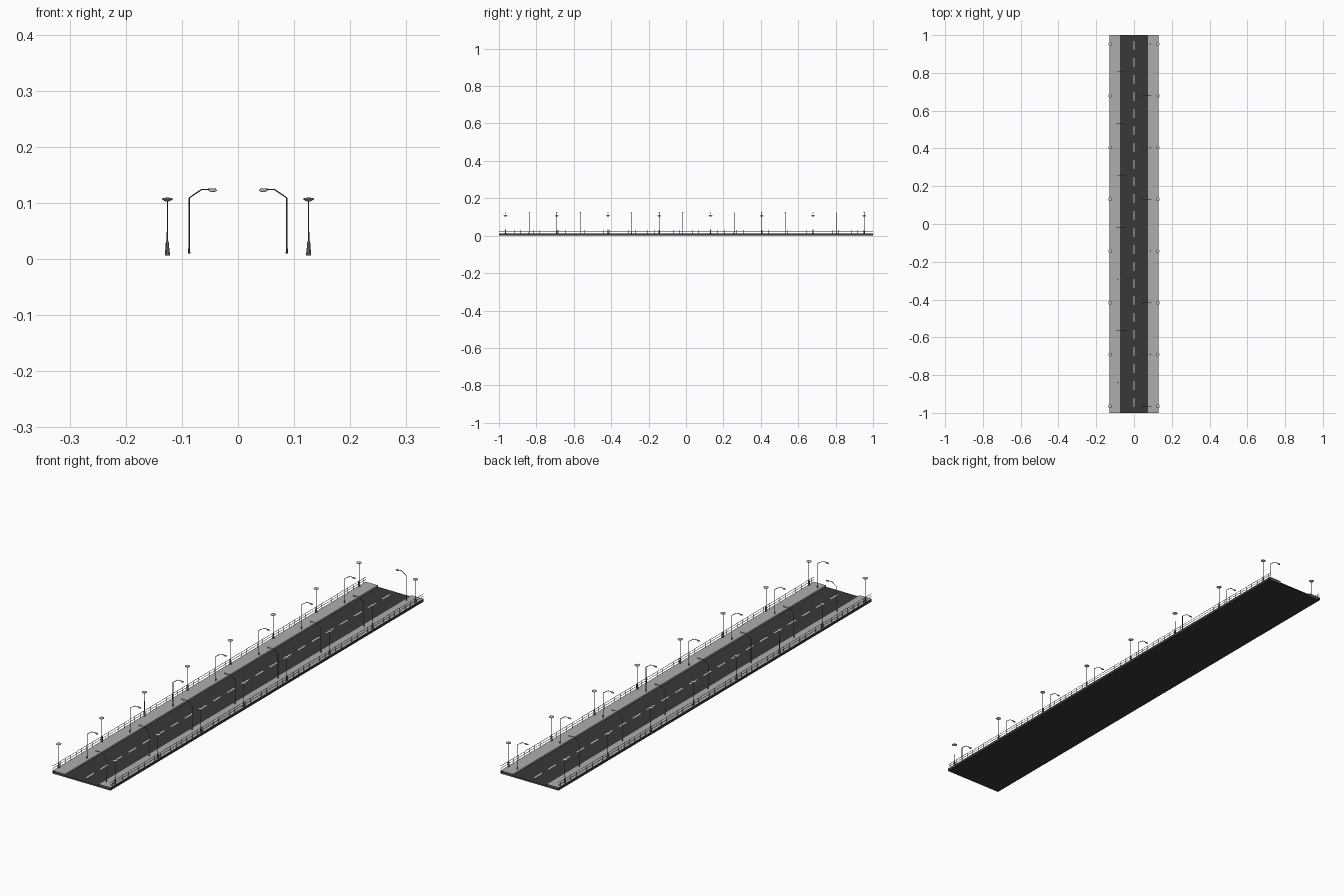
import bpy, bmesh
from math import pi, cos, sin
from mathutils import Vector, Matrix

if "Cube" in bpy.data.objects:
    bpy.data.objects.remove(bpy.data.objects["Cube"])


def material(name, v):
    m = bpy.data.materials.new(name)
    m.diffuse_color = (v, v, v, 1)
    m.use_nodes = True
    m.node_tree.nodes["Principled BSDF"].inputs["Base Color"].default_value = m.diffuse_color
    return m


ASPHALT = material("asphalt", 0.04)
PAVING = material("paving", 0.42)
WHITE = material("road_paint", 0.8)
METAL = material("dark_metal", 0.1)
GLASS = material("lamp_glass", 0.5)


def finish(name, bm, mat):
    me = bpy.data.meshes.new(name)
    bm.to_mesh(me)
    bm.free()
    me.materials.append(mat)
    return me


def place(name, me, loc=(0, 0, 0), turn=0):
    ob = bpy.data.objects.new(name, me)
    ob.location = loc
    ob.rotation_euler.z = turn
    bpy.context.collection.objects.link(ob)
    return ob


def strip(bm, pts, y0=-1, y1=1):
    """Extrude an (x, z) profile along y, leaving the ends open."""
    a = [bm.verts.new((x, y0, z)) for x, z in pts]
    b = [bm.verts.new((x, y1, z)) for x, z in pts]
    for i in range(len(pts) - 1):
        bm.faces.new((a[i], a[i + 1], b[i + 1], b[i]))


def rod(bm, p, q, r0, r1, n=8, caps=True):
    p, q = Vector(p), Vector(q)
    d = q - p
    mat = Matrix.Translation((p + q) / 2) @ d.to_track_quat('Z', 'Y').to_matrix().to_4x4()
    bmesh.ops.create_cone(bm, cap_ends=caps, segments=n, radius1=r0, radius2=r1,
                          depth=d.length, matrix=mat)


def lathe(bm, profile, n=12):
    rings = [[bm.verts.new((r * cos(2 * pi * i / n), r * sin(2 * pi * i / n), z))
              for i in range(n)] for r, z in profile]
    for a, b in zip(rings, rings[1:]):
        for i in range(n):
            j = (i + 1) % n
            bm.faces.new((a[i], a[j], b[j], b[i]))
    bm.faces.new(rings[0][::-1])
    bm.faces.new(rings[-1])


W, K = 0.13, 0.075          # half width of deck, half width of road
WALK, ROAD = 0.011, 0.005   # heights

# Road surface
bm = bmesh.new()
strip(bm, [(-K, ROAD), (K, ROAD)])
place("road", finish("road", bm, ASPHALT))

# Deck sides and underside
bm = bmesh.new()
strip(bm, [(W, WALK), (W, 0), (-W, 0), (-W, WALK)])
place("deck", finish("deck", bm, ASPHALT))

# Raised pavements with kerbs
bm = bmesh.new()
strip(bm, [(K, ROAD), (K, WALK), (W, WALK)])
walk = finish("pavement", bm, PAVING)
for t in (0, pi):
    place("pavement", walk, turn=t)

# Centre line dashes
bm = bmesh.new()
for i in range(22):
    y = -0.945 + i * 0.09
    strip(bm, [(-0.003, ROAD + 0.0004), (0.003, ROAD + 0.0004)], y - 0.024, y + 0.024)
place("centre_dashes", finish("centre_dashes", bm, WHITE))

# Railings: two long rails and evenly spaced posts
bm = bmesh.new()
for z in (0.0305, 0.021):
    rod(bm, (0.128, -1, z), (0.128, 1, z), 0.0008, 0.0008, 6, False)
for i in range(59):
    y = -0.986 + i * 0.034
    rod(bm, (0.128, y, WALK), (0.128, y, 0.0305), 0.0007, 0.0007, 6)
rail = finish("railing", bm, METAL)
for t in (0, pi):
    place("railing", rail, turn=t)

# Footpath lamp: tapered pedestal with a thin pole
bm = bmesh.new()
lathe(bm, [(0.0045, 0.006), (0.0045, 0.012), (0.0038, 0.014), (0.003, 0.028),
           (0.0018, 0.032), (0.001, 0.034), (0.0009, 0.104)])
post = finish("path_lamp_post", bm, METAL)
# Flattened lamp head
bm = bmesh.new()
lathe(bm, [(0.003, 0.1025), (0.0065, 0.1045), (0.0095, 0.106),
           (0.0098, 0.1075), (0.007, 0.109), (0.002, 0.1095)], 16)
head = finish("path_lamp_head", bm, GLASS)

# Street lamp: pole, slanted neck, arm and lantern, reaching towards -x
bm = bmesh.new()
rod(bm, (0, 0, 0.01), (0, 0, 0.02), 0.002, 0.0016)
path = [(0, 0, 0.02), (0, 0, 0.109), (-0.022, 0, 0.124), (-0.048, 0, 0.1245)]
for p, q in zip(path, path[1:]):
    rod(bm, p, q, 0.0011, 0.0011)
street = finish("street_lamp_pole", bm, METAL)
bm = bmesh.new()
bmesh.ops.create_uvsphere(bm, u_segments=12, v_segments=8, radius=1,
                          matrix=Matrix.Translation((-0.042, 0, 0.1225))
                          @ Matrix.Diagonal((0.0075, 0.0032, 0.003, 1)))
lantern = finish("street_lamp_lantern", bm, GLASS)

# Lay the lamps out along both sides; left street lamps sit between the right ones
for i in range(8):
    y = -0.965 + i * 0.274
    for s in (-1, 1):
        place("path_lamp_post", post, (s * 0.126, y, 0))
        place("path_lamp_head", head, (s * 0.126, y, 0))
    for me in (street, lantern):
        place(me.name, me, (0.087, y, 0))
        if i < 7:
            place(me.name, me, (-0.087, y + 0.126, 0), pi)
